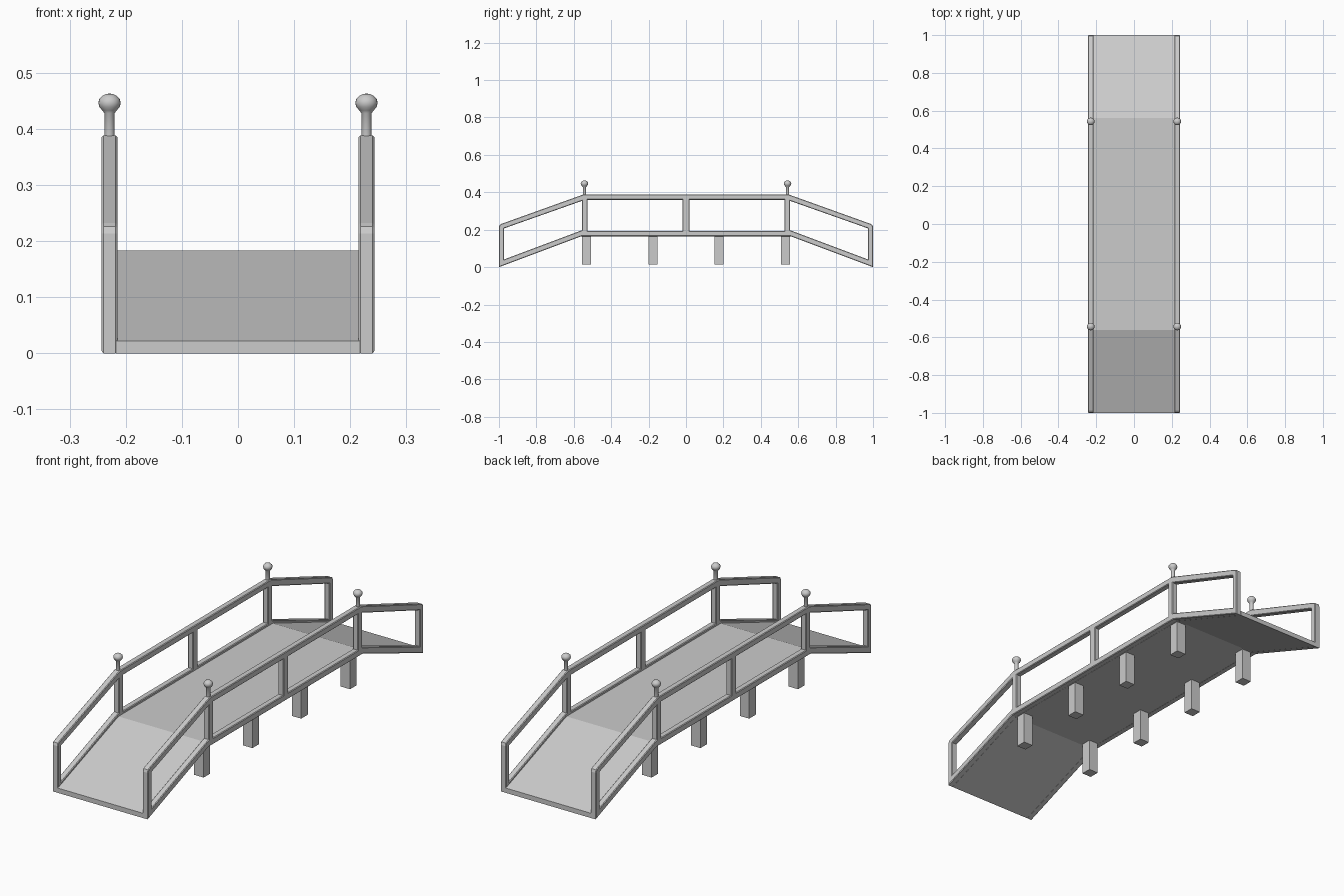
import bpy, bmesh, math
from mathutils import Matrix, Vector

if "Cube" in bpy.data.objects:
    bpy.data.objects.remove(bpy.data.objects["Cube"])


def finish(bm, name):
    bmesh.ops.recalc_face_normals(bm, faces=bm.faces)
    me = bpy.data.meshes.new(name)
    bm.to_mesh(me)
    bm.free()
    ob = bpy.data.objects.new(name, me)
    bpy.context.collection.objects.link(ob)
    return ob


def mirror_y(pts):
    return [(-y, z) for y, z in reversed(pts)]


# Deck: arched slab profile in yz, extruded across x
def deck(half_w):
    half = [(1, 0), (1, 0.022), (0.56, 0.183)]
    profile = half + mirror_y(half) + [(-0.56, 0.165), (0.56, 0.165)]
    bm = bmesh.new()
    face = bm.faces.new([bm.verts.new((-half_w, y, z)) for y, z in profile])
    new = bmesh.ops.extrude_face_region(bm, geom=[face])["geom"]
    verts = [v for v in new if isinstance(v, bmesh.types.BMVert)]
    bmesh.ops.translate(bm, verts=verts, vec=(2 * half_w, 0, 0))
    finish(bm, "deck")


deck(0.217)

# Railing: one outline with four openings, filled as a bevelled 2D curve
BEVEL = 0.003
RAIL_X = 0.229
half_outline = [(0.56, 0.165), (1, 0), (1, 0.214), (0.996, 0.226),
                (0.985, 0.232), (0.55, 0.388)]
outline = half_outline + mirror_y(half_outline)
ramp_hole = [(0.557, 0.197), (0.973, 0.041), (0.973, 0.207), (0.557, 0.354)]
flat_hole = [(0.018, 0.194), (0.526, 0.194), (0.526, 0.36), (0.018, 0.36)]


def inset(pts, d):
    """Move every edge of a counter-clockwise polygon inward by d."""
    out = []
    for i, p in enumerate(pts):
        p, a, b = Vector(p), Vector(pts[i - 1]), Vector(pts[(i + 1) % len(pts)])
        e1, e2 = (p - a).normalized(), (b - p).normalized()
        n1, n2 = Vector((-e1.y, e1.x)), Vector((-e2.y, e2.x))
        out.append(p + (n1 + n2) * d / (1 + n1.dot(n2)))
    return out


def railing(name, x):
    cu = bpy.data.curves.new(name, "CURVE")
    cu.dimensions = "2D"
    cu.fill_mode = "BOTH"
    cu.extrude = 0.014 - BEVEL
    cu.bevel_depth = BEVEL
    cu.bevel_resolution = 0
    loops = [inset(outline, BEVEL)]
    for hole in (ramp_hole, flat_hole):
        loops += [inset(hole, -BEVEL), inset(mirror_y(hole), -BEVEL)]
    for pts in loops:
        sp = cu.splines.new("POLY")
        sp.points.add(len(pts) - 1)
        for sp_pt, (y, z) in zip(sp.points, pts):
            sp_pt.co = (y, z, 0, 1)
        sp.use_cyclic_u = True
    tmp = bpy.data.objects.new(name + "_curve", cu)
    bpy.context.collection.objects.link(tmp)
    bpy.context.view_layer.update()
    me = bpy.data.meshes.new_from_object(tmp)
    bpy.data.objects.remove(tmp)
    # curve (x, y, z) becomes world (y, z, x)
    me.transform(Matrix(((0, 0, 1, x), (1, 0, 0, 0), (0, 1, 0, 0), (0, 0, 0, 1))))
    bm = bmesh.new()
    bm.from_mesh(me)
    bmesh.ops.remove_doubles(bm, verts=bm.verts, dist=0.0001)
    for f in bm.faces:
        f.smooth = False
    finish(bm, name)


# Finial: lathed stem and bulb
def finial(name, x, y):
    prof = [(0.009, 0.38), (0.009, 0.428), (0.013, 0.433), (0.018, 0.439),
            (0.020, 0.446), (0.0185, 0.453), (0.013, 0.459), (0.007, 0.462), (0, 0.463)]
    bm = bmesh.new()
    vs = [bm.verts.new((r, 0, z)) for r, z in prof]
    es = [bm.edges.new(p) for p in zip(vs, vs[1:])]
    bmesh.ops.spin(bm, geom=vs + es, cent=(0, 0, 0), axis=(0, 0, 1),
                   angle=math.tau, steps=20)
    bmesh.ops.remove_doubles(bm, verts=bm.verts, dist=0.0001)
    for f in bm.faces:
        f.smooth = True
    ob = finish(bm, name)
    ob.location = (x, y, 0)


# Leg: square post under the deck
def leg(name, x, y):
    bm = bmesh.new()
    bmesh.ops.create_cube(bm, size=1)
    bmesh.ops.scale(bm, verts=bm.verts, vec=(0.048, 0.048, 0.155))
    ob = finish(bm, name)
    ob.location = (x, y, 0.0925)


for side, s in (("right", 1), ("left", -1)):
    railing(side + "_railing", s * RAIL_X)
    for i, y in enumerate((-0.543, 0.543)):
        finial(f"{side}_finial_{i + 1}", s * RAIL_X, y)
    for i, y in enumerate((-0.531, -0.177, 0.177, 0.531)):
        leg(f"{side}_leg_{i + 1}", s * 0.19, y)
